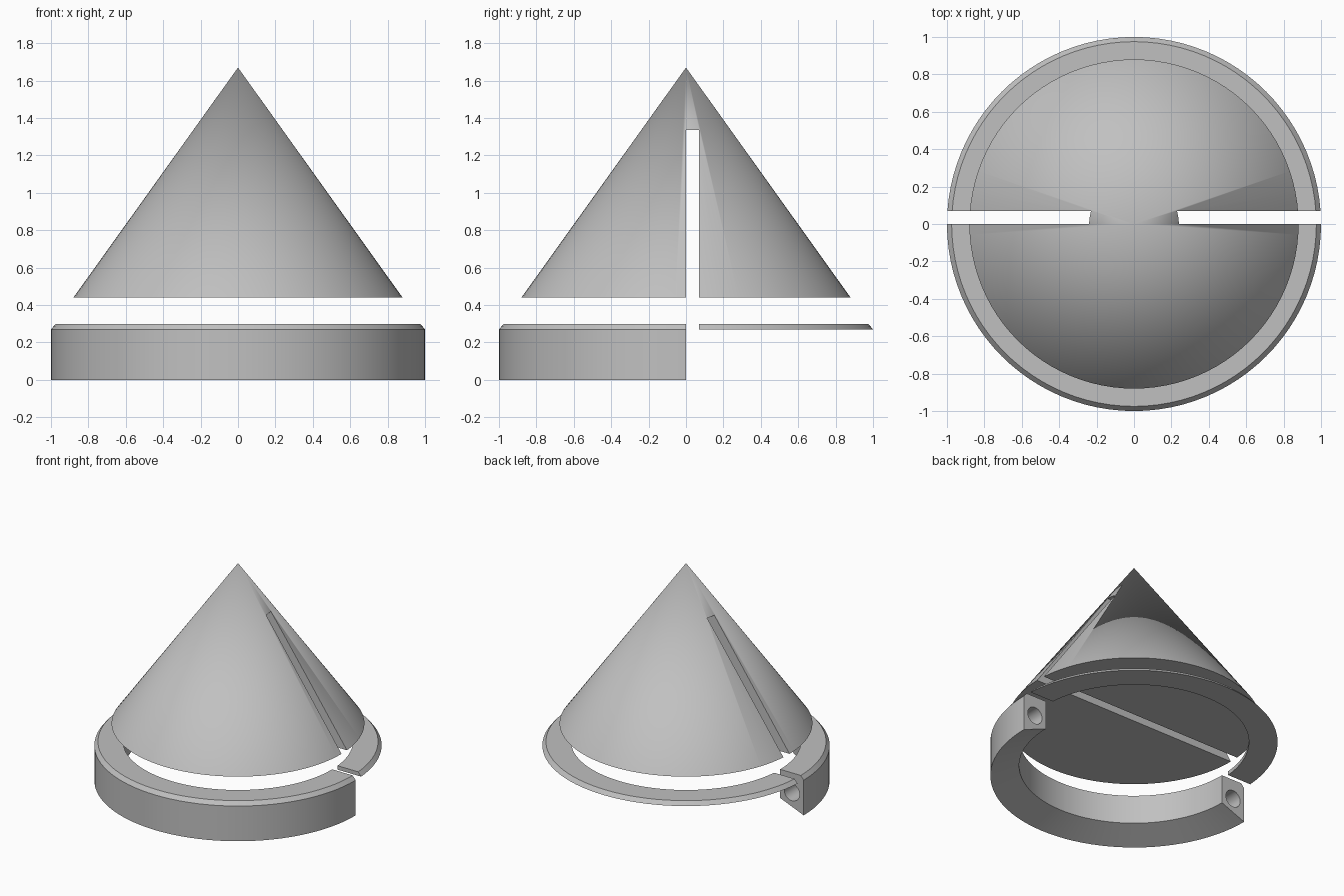
import bpy
import bmesh
import math
from mathutils import Matrix, Vector

if "Cube" in bpy.data.objects:
    bpy.data.objects.remove(bpy.data.objects["Cube"])

# One plain grey for every part
grey = bpy.data.materials.new("matte grey")
GREY = (0.53, 0.53, 0.53, 1)
grey.diffuse_color = GREY
grey.use_nodes = True
grey.node_tree.nodes["Principled BSDF"].inputs["Base Color"].default_value = GREY

SEGMENTS = 96
SLOT = 0.07
CUT_LEVEL = 1.335


def add_object(name, bm):
    bmesh.ops.recalc_face_normals(bm, faces=bm.faces[:])
    mesh = bpy.data.meshes.new(name)
    bm.to_mesh(mesh)
    bm.free()
    obj = bpy.data.objects.new(name, mesh)
    bpy.context.collection.objects.link(obj)
    mesh.materials.append(grey)
    return obj


def half_ring(name, section, y, side):
    """Revolve a closed (radius, z) section and keep one side of the plane at y."""
    bm = bmesh.new()
    verts = [bm.verts.new((r, 0, z)) for r, z in section]
    edges = [bm.edges.new((v, verts[i - 1])) for i, v in enumerate(verts)]
    bmesh.ops.spin(bm, geom=verts + edges, cent=(0, 0, 0), axis=(0, 0, 1),
                   angle=math.tau, steps=SEGMENTS, use_merge=True)
    bmesh.ops.remove_doubles(bm, verts=bm.verts[:], dist=1e-4)
    bmesh.ops.bisect_plane(bm, geom=bm.verts[:] + bm.edges[:] + bm.faces[:], dist=1e-5,
                           plane_co=(0, y, 0), plane_no=(0, side, 0), clear_inner=True)
    bmesh.ops.holes_fill(bm, edges=[e for e in bm.edges if e.is_boundary], sides=0)
    return add_object(name, bm)


def cut(obj, cutter):
    cutter.hide_render = True
    cutter.hide_set(True)
    mod = obj.modifiers.new("cut", "BOOLEAN")
    mod.operation = "DIFFERENCE"
    mod.solver = "EXACT"
    mod.object = cutter
    bpy.context.view_layer.objects.active = obj
    bpy.ops.object.modifier_apply(modifier=mod.name)
    bpy.data.objects.remove(cutter)


def smooth(obj):
    bpy.ops.object.select_all(action="DESELECT")
    obj.select_set(True)
    bpy.context.view_layer.objects.active = obj
    bpy.ops.object.shade_smooth_by_angle(angle=math.radians(25))


# Front half of the collar: tall band with bevelled rim and sloped underside
collar = half_ring("front_collar",
                   [(0.8, 0.08), (1, 0), (1, 0.27), (0.975, 0.3), (0.8, 0.3)], 0, -1)

# Blind pin holes in both end faces of the collar
for x in (-0.9, 0.9):
    bm = bmesh.new()
    bmesh.ops.create_cone(bm, cap_ends=True, segments=32, radius1=0.065, radius2=0.065, depth=0.4,
                          matrix=Matrix.Translation((x, 0, 0.15)) @ Matrix.Rotation(math.pi / 2, 4, "X"))
    cut(collar, add_object("pin_hole_cutter", bm))
smooth(collar)

# Back half: only the thin bevelled rim plate
smooth(half_ring("back_rim", [(0.8, 0.27), (1, 0.27), (0.975, 0.3), (0.8, 0.3)], SLOT, 1))

# Floating cone with a straight slot cut up from its base
bm = bmesh.new()
bmesh.ops.create_cone(bm, cap_ends=True, segments=SEGMENTS, radius1=0.88, radius2=0, depth=1.23,
                      matrix=Matrix.Translation((0, 0, 0.44 + 1.23 / 2)))
cone = add_object("cone", bm)
bm = bmesh.new()
bmesh.ops.create_cube(bm, size=1)
bmesh.ops.scale(bm, verts=bm.verts[:], vec=Vector((3, SLOT, CUT_LEVEL)))
bmesh.ops.translate(bm, verts=bm.verts[:], vec=Vector((0, SLOT / 2, CUT_LEVEL / 2)))
cut(cone, add_object("slot_cutter", bm))
smooth(cone)
